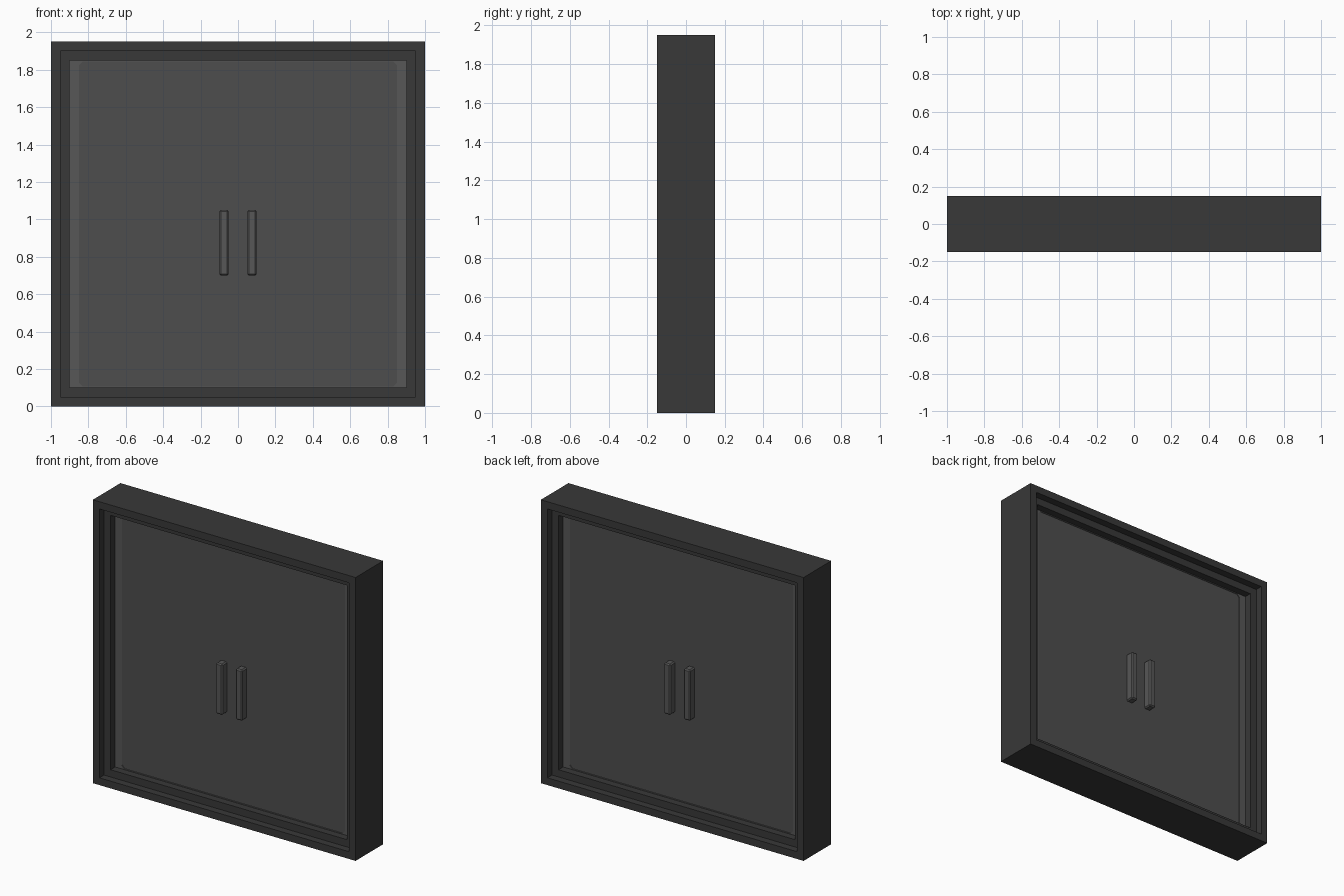
import bpy
import bmesh

cube = bpy.data.objects.get("Cube")
if cube:
    bpy.data.objects.remove(cube, do_unlink=True)


def make_material(name, rgb, alpha=1.0):
    mat = bpy.data.materials.new(name)
    mat.use_nodes = True
    mat.diffuse_color = (*rgb, alpha)
    shader = next(n for n in mat.node_tree.nodes if n.type == 'BSDF_PRINCIPLED')
    shader.inputs["Base Color"].default_value = (*rgb, 1.0)
    shader.inputs["Alpha"].default_value = alpha
    return mat


dark = make_material("dark frame", (0.04, 0.04, 0.04))
grey = make_material("grey metal", (0.095, 0.095, 0.095))
glass = make_material("tinted glass", (0.075, 0.075, 0.075), 0.5)

HEIGHT = 1.95


def add_object(name, bm, mat):
    bmesh.ops.recalc_face_normals(bm, faces=bm.faces)
    mesh = bpy.data.meshes.new(name)
    bm.to_mesh(mesh)
    bm.free()
    mesh.materials.append(mat)
    obj = bpy.data.objects.new(name, mesh)
    bpy.context.collection.objects.link(obj)
    return obj


def outline(inset_x, inset_z, y, cut):
    """Rectangle inset from the outer size, with optional cut corners."""
    x, low, high = 1 - inset_x, inset_z, HEIGHT - inset_z
    if cut == 0:
        return [(-x, y, low), (x, y, low), (x, y, high), (-x, y, high)]
    right = [(x - cut, y, low), (x, y, low + cut), (x, y, high - cut), (x - cut, y, high)]
    return right + [(-px, py, pz) for px, py, pz in reversed(right)]


def ring(name, profile, mat):
    """Sweep a closed profile of outlines around the opening."""
    bm = bmesh.new()
    loops = [[bm.verts.new(p) for p in outline(*step)] for step in profile]
    for a, b in zip(loops, loops[1:] + loops[:1]):
        n = len(a)
        for i in range(n):
            j = (i + 1) % n
            bm.faces.new((a[i], a[j], b[j], b[i]))
    return add_object(name, bm, mat)


def box(name, low, high, mat, bevel=0):
    bm = bmesh.new()
    bmesh.ops.create_cube(bm, size=1)
    for v in bm.verts:
        v.co = [l + (c + 0.5) * (h - l) for c, l, h in zip(v.co, low, high)]
    if bevel:
        bmesh.ops.bevel(bm, geom=bm.edges[:], offset=bevel, segments=1,
                        affect='EDGES', profile=0.5)
    return add_object(name, bm, mat)


# Stepped outer frame, the same on front and back
half = [(0, 0.15), (0.05, 0.15), (0.05, 0.10), (0.10, 0.10)]
steps = [(d, -y) for d, y in half] + [(d, y) for d, y in reversed(half)]
ring("outer_frame", [(d, d, y, 0) for d, y in steps], dark)

# Inner door surround with clipped corners on its opening
ring("door_surround", [(0.07, 0.07, -0.05, 0.03), (0.15, 0.105, -0.05, 0.02),
                       (0.15, 0.105, 0.05, 0.02), (0.07, 0.07, 0.05, 0.03)], grey)

# Glass pane
box("glass_pane", (-0.87, -0.045, 0.09), (0.87, 0.045, 1.86), glass)

# A pair of handles on each face
for side, sy in (("front", -1), ("back", 1)):
    for hand, sx in (("right", -1), ("left", 1)):
        ys = sorted((sy * 0.04, sy * 0.10))
        xs = sorted((sx * 0.05, sx * 0.10))
        box(f"{side}_{hand}_handle", (xs[0], ys[0], 0.70), (xs[1], ys[1], 1.05),
            grey, bevel=0.008)
